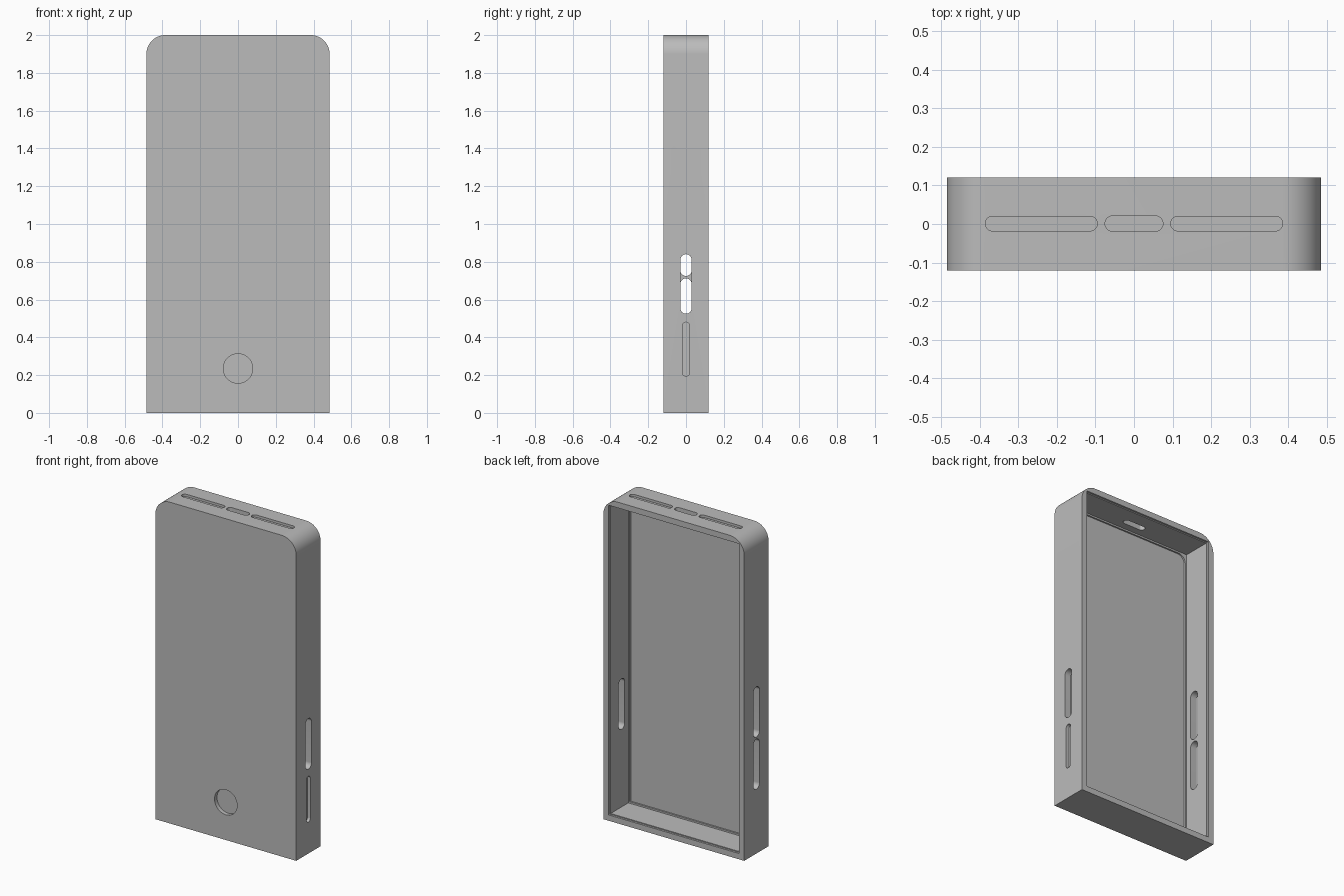
import bpy, bmesh
from math import pi, cos, sin, radians

if "Cube" in bpy.data.objects:
    bpy.data.objects.remove(bpy.data.objects["Cube"], do_unlink=True)

grey = bpy.data.materials.new("plain grey")
grey.use_nodes = True
GREY = (0.5, 0.5, 0.5, 1)
grey.diffuse_color = GREY
grey.node_tree.nodes["Principled BSDF"].inputs["Base Color"].default_value = GREY

# How the outline (u, v) and the extrusion w map to x, y, z
AXES = {"x": lambda u, v, w: (w, u, v),
        "y": lambda u, v, w: (u, w, v),
        "z": lambda u, v, w: (u, v, w)}


def rounded_rect(u0, u1, v0, v1, top=0, bottom=0, steps=12):
    """Outline of a rectangle with separate top and bottom corner radii."""
    points = []
    corners = [(u1, v1, -1, -1, top), (u0, v1, 1, -1, top),
               (u0, v0, 1, 1, bottom), (u1, v0, -1, 1, bottom)]
    for i, (u, v, su, sv, r) in enumerate(corners):
        for k in range(steps + 1 if r else 1):
            a = (i + k / steps) * pi / 2
            p = (u + su * r + r * cos(a), v + sv * r + r * sin(a)) if r else (u, v)
            if not points or abs(p[0] - points[-1][0]) + abs(p[1] - points[-1][1]) > 1e-5:
                points.append(p)
    if abs(points[0][0] - points[-1][0]) + abs(points[0][1] - points[-1][1]) < 1e-5:
        points.pop()
    return points


def prism(name, axis, outline, w0, w1):
    """Extrude an outline along an axis from w0 to w1."""
    bm = bmesh.new()
    ends = [[bm.verts.new(AXES[axis](u, v, w)) for u, v in outline] for w in (w0, w1)]
    n = len(outline)
    for ring in ends:
        bm.faces.new(ring)
    for i in range(n):
        j = (i + 1) % n
        bm.faces.new((ends[0][i], ends[0][j], ends[1][j], ends[1][i]))
    bmesh.ops.recalc_face_normals(bm, faces=bm.faces)
    mesh = bpy.data.meshes.new(name)
    bm.to_mesh(mesh)
    bm.free()
    mesh.materials.append(grey)
    obj = bpy.data.objects.new(name, mesh)
    bpy.context.collection.objects.link(obj)
    return obj


def cut(target, axis, outline, w0, w1):
    """Cut a prism out of the target."""
    cutter = prism("cutter", axis, outline, w0, w1)
    cutter.hide_render = True
    mod = target.modifiers.new("cut", "BOOLEAN")
    mod.operation = "DIFFERENCE"
    mod.solver = "EXACT"
    mod.object = cutter
    bpy.context.view_layer.objects.active = target
    bpy.ops.object.modifier_apply(modifier=mod.name)
    bpy.data.objects.remove(cutter, do_unlink=True)


def slot(u0, u1, v0, v1):
    r = min(u1 - u0, v1 - v0) / 2
    return rounded_rect(u0, u1, v0, v1, r, r)


W, D, H = 0.485, 0.12, 2.0

# Outer shell: round top corners, square bottom corners
case = prism("phone_case_shell", "y", rounded_rect(-W, W, 0, H, top=0.1), -D, D)

# Cavity open at the back, with a fine lip and a rounded floor recess
for inset, floor, radius in ((0.036, D - 0.012, 0), (0.042, -0.065, 0),
                             (0.052, -0.075, 0.05)):
    cut(case, "y", rounded_rect(inset - W, W - inset, inset, H - inset, top=radius),
        floor, D + 0.1)

# Round blind recess in the front
cut(case, "y", slot(-0.078, 0.078, 0.157, 0.313), -D - 0.1, -D + 0.025)

# Left side: one through slot and one blind thin slot
cut(case, "x", slot(-0.03, 0.03, 0.525, 0.84), W - 0.1, W + 0.1)
cut(case, "x", slot(-0.019, 0.019, 0.195, 0.48), W - 0.02, W + 0.1)

# Right side: two through slots in line
for bottom in (0.4, 0.725):
    cut(case, "x", slot(-0.03, 0.03, bottom, bottom + 0.312), -W - 0.1, -W + 0.1)

# Top: a through slot between two shallow grooves
cut(case, "z", slot(-0.075, 0.075, -0.019, 0.021), H - 0.1, H + 0.1)
for centre in (-0.24, 0.24):
    cut(case, "z", slot(centre - 0.145, centre + 0.145, -0.018, 0.02), H - 0.015, H + 0.1)

# Smooth curved walls, crisp edges
bpy.ops.object.select_all(action="DESELECT")
case.select_set(True)
bpy.context.view_layer.objects.active = case
bpy.ops.object.shade_smooth_by_angle(angle=radians(30))
